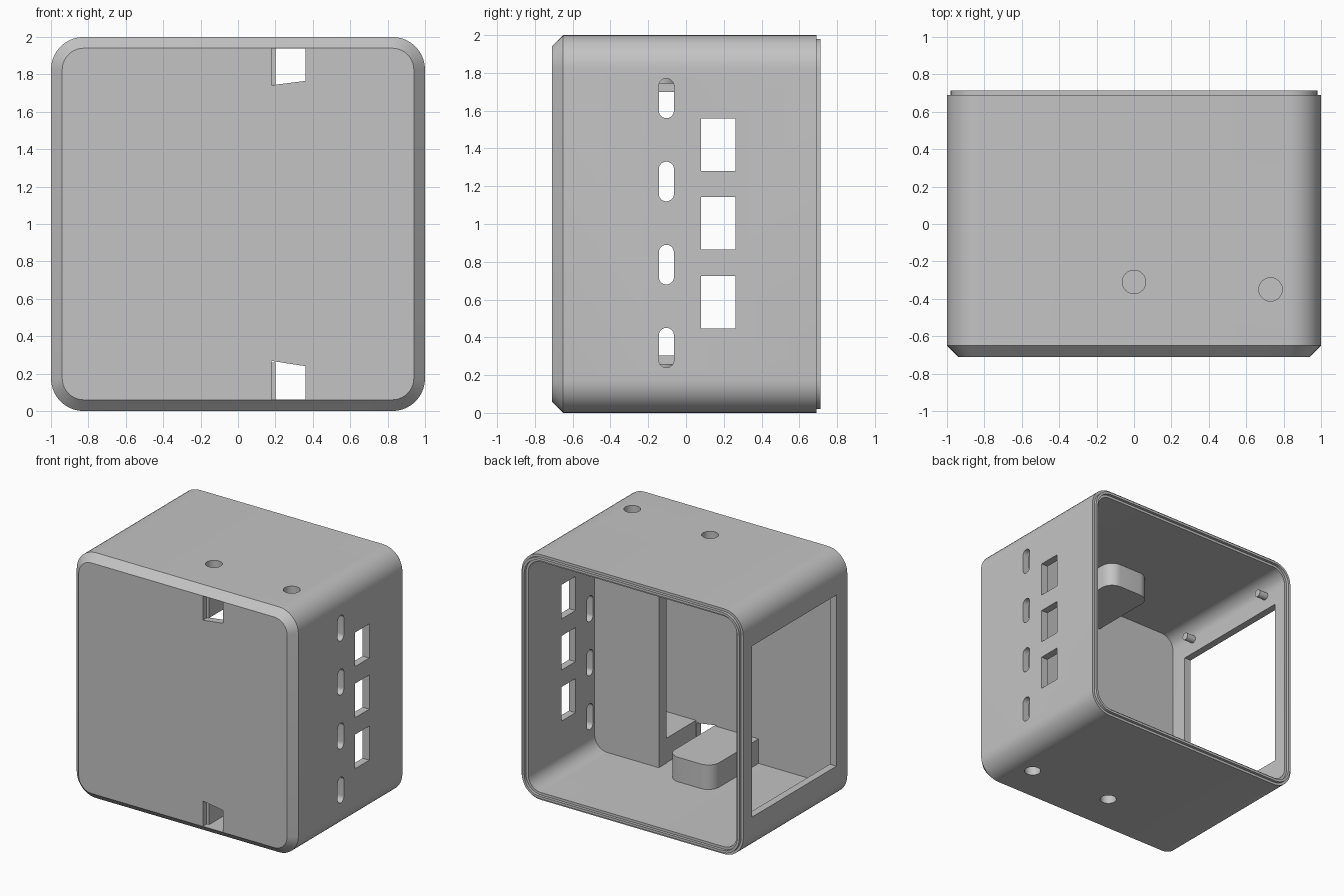
import bpy, bmesh, math

cube = bpy.data.objects.get("Cube")
if cube:
    bpy.data.objects.remove(cube, do_unlink=True)

grey = bpy.data.materials.new("plain grey")
grey.use_nodes = True
GREY = (0.55, 0.55, 0.55, 1)
grey.diffuse_color = GREY
grey.node_tree.nodes["Principled BSDF"].inputs["Base Color"].default_value = GREY

WALL, RADIUS = 0.06, 0.175
FRONT, BACK, LIP = -0.71, 0.69, 0.713


def rounded(a0, b0, a1, b1, radii, steps=10):
    """Rectangle outline; radii run from the low-low corner counterclockwise."""
    points = []
    corners = [(a0, b0, 1, 1), (a1, b0, -1, 1), (a1, b1, -1, -1), (a0, b1, 1, -1)]
    for i, ((a, b, sa, sb), r) in enumerate(zip(corners, radii)):
        if r == 0:
            points.append((a, b))
            continue
        for k in range(steps + 1):
            t = math.pi * (1 + i / 2 + k / steps / 2)
            points.append((a + sa * r + r * math.cos(t), b + sb * r + r * math.sin(t)))
    return points


def place(axis, a, b, d):
    return {"X": (d, a, b), "Y": (a, d, b), "Z": (a, b, d)}[axis]


def loft(name, axis, rings):
    """Closed solid through (outline, depth) rings along an axis."""
    bm = bmesh.new()
    loops = [[bm.verts.new(place(axis, a, b, d)) for a, b in pts] for pts, d in rings]
    n = len(loops[0])
    for low, high in zip(loops, loops[1:]):
        for i in range(n):
            j = (i + 1) % n
            bm.faces.new((low[i], low[j], high[j], high[i]))
    bm.faces.new(loops[0])
    bm.faces.new(loops[-1])
    bmesh.ops.recalc_face_normals(bm, faces=bm.faces)
    mesh = bpy.data.meshes.new(name)
    bm.to_mesh(mesh)
    bm.free()
    mesh.materials.append(grey)
    obj = bpy.data.objects.new(name, mesh)
    bpy.context.collection.objects.link(obj)
    return obj


def prism(name, axis, outline, low, high):
    return loft(name, axis, [(outline, low), (outline, high)])


def box(name, axis, a0, b0, a1, b1, low, high, radii=(0, 0, 0, 0)):
    return prism(name, axis, rounded(a0, b0, a1, b1, radii), low, high)


def rod(name, axis, a, b, r, low, high):
    return box(name, axis, a - r, b - r, a + r, b + r, low, high, (r,) * 4)


def cut(obj, cutters):
    for cutter in cutters:
        mod = obj.modifiers.new("cut", "BOOLEAN")
        mod.operation, mod.solver, mod.object = "DIFFERENCE", "EXACT", cutter
        bpy.context.view_layer.objects.active = obj
        bpy.ops.object.modifier_apply(modifier=mod.name)


def case_ring(inset, y):
    r = RADIUS - inset
    return rounded(inset - 1, inset, 1 - inset, 2 - inset, (r,) * 4), y


# Hollow case: chamfered front, raised lip round the open back
shell = loft("case_shell", "Y", [case_ring(i, y) for i, y in (
    (WALL, FRONT), (0, FRONT + WALL), (0, BACK), (0.02, BACK), (0.02, LIP),
    (0.04, LIP), (0.04, BACK), (WALL, BACK), (WALL, FRONT + WALL))])
parts = [shell]

# Partition standing behind the front on one side
buried = RADIUS - 0.03
parts.append(box("partition", "Y", 0.36, 0.03, 0.97, 1.97, -0.26, -0.165,
                 (0, buried, buried, 0)))

# Mounting blocks on floor and ceiling, each with blind screw holes
holes = []
for label, wall_z, inner_z in (("lower", 0.03, 0.26), ("upper", 1.97, 1.745)):
    low, high = sorted((wall_z, inner_z))
    middle = box(label + "_middle_block", "Z", -0.2, -0.66, 0.2, -0.045,
                 low, high, (0, 0, 0.1, 0.1))
    radii = (0, buried, 0, 0) if label == "lower" else (0, 0, buried, 0)
    side = box(label + "_side_block", "Y", 0.365, low, 0.97, high, -0.66, -0.2, radii)
    parts += [middle, side]
    d0, d1 = (-0.05, 0.16) if label == "lower" else (1.84, 2.05)
    pair = [rod("screw_hole_cutter", "Z", x, y, 0.0625, d0, d1)
            for x, y in ((0, -0.31), (0.73, -0.35))]
    cut(middle, pair[:1])
    cut(side, pair[1:])
    holes += pair

# Slanted cable openings in the front
holes.append(prism("cable_cutter", "Y",
                   [(0.18, 0.061), (0.36, 0.061), (0.36, 0.24), (0.18, 0.268)], -0.8, -0.64))
holes.append(prism("cable_cutter", "Y",
                   [(0.18, 1.742), (0.36, 1.765), (0.36, 1.939), (0.18, 1.939)], -0.8, -0.64))

# Vent slots and square ports on one side
for i in range(4):
    z = 0.345 + 0.44 * i
    holes.append(box("vent_cutter", "X", -0.144, z - 0.105, -0.064, z + 0.105,
                     0.9, 1.1, (0.0399,) * 4))
for z in (0.587, 1.003, 1.42):
    holes.append(box("port_cutter", "X", 0.08, z - 0.139, 0.263, z + 0.139, 0.9, 1.1))

# Large screen window on the other side
holes.append(box("window_cutter", "X", -0.51, 0.305, 0.578, 1.7, -1.1, -0.9))

cut(shell, holes)
for cutter in holes:
    bpy.data.objects.remove(cutter, do_unlink=True)

# Locating pegs round the window
for y in (-0.41, 0.46):
    for z in (0.19, 1.82):
        parts.append(rod("window_peg", "X", y, z, 0.03, -0.96, -0.86))

# Smooth rounded corners, crisp edges
bpy.ops.object.select_all(action="DESELECT")
for part in parts:
    part.select_set(True)
bpy.context.view_layer.objects.active = shell
bpy.ops.object.shade_smooth_by_angle(angle=math.radians(30))
